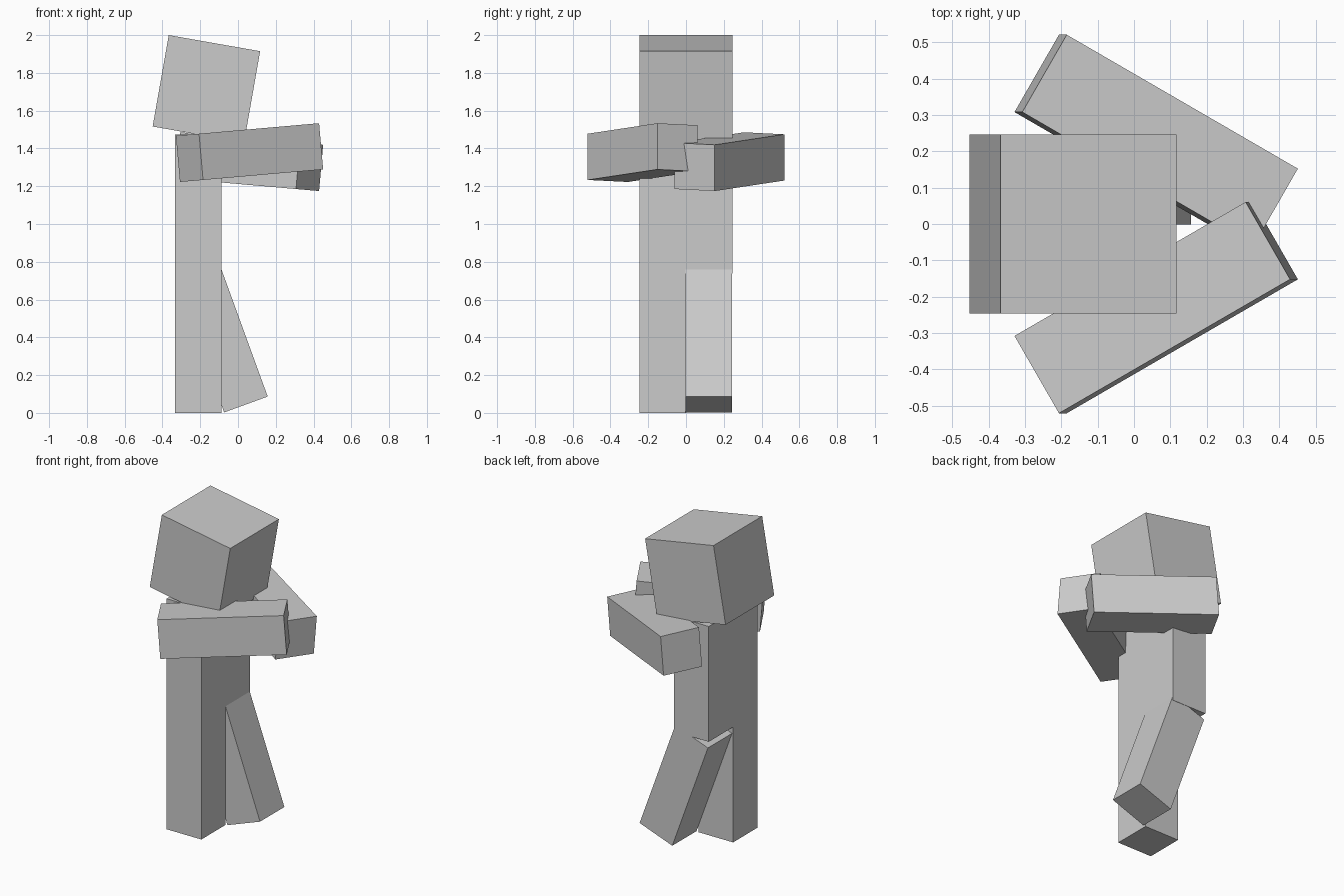
import bpy
from math import radians
from mathutils import Matrix, Vector

if "Cube" in bpy.data.objects:
    bpy.data.objects.remove(bpy.data.objects["Cube"])

PX = 0.0614          # base module: every block is a whole number of these
AXIS_X = -0.21       # body centre line, figure faces +x

grey = bpy.data.materials.new("light grey")
grey.diffuse_color = (0.6, 0.6, 0.6, 1)
grey.use_nodes = True
grey.node_tree.nodes["Principled BSDF"].inputs["Base Color"].default_value = grey.diffuse_color


def block(name, size, pivot, offset=(0, 0, 0), pitch=0, yaw=0):
    """Box of size (in modules), offset from a pivot, yawed then pitched."""
    bpy.ops.mesh.primitive_cube_add(size=1)
    ob = bpy.context.object
    ob.name = name
    rot = Matrix.Rotation(radians(pitch), 4, 'Y') @ Matrix.Rotation(radians(yaw), 4, 'Z')
    scale = Matrix.Diagonal((*(s * PX for s in size), 1))
    ob.data.transform(rot @ Matrix.Translation(Vector(offset) * PX) @ scale)
    ob.location = pivot
    ob.data.materials.append(grey)
    return ob


hip, neck = 12 * PX, 24 * PX

# torso and head tilted forward about the neck
block("torso", (4, 8, 12), (AXIS_X, 0, hip), (0, 0, 6))
block("head", (8, 8, 8), (AXIS_X, 0, neck), (0, 0, 4), pitch=10)

# legs: one standing, one stepping forward
block("standing_leg", (4, 4, 12), (AXIS_X, -2 * PX, hip), (0, 0, -6))
block("stepping_leg", (4, 4, 12), (AXIS_X, 2 * PX - 0.002, hip), (0, 0, -6), pitch=-20)

# arms reaching forward and inward, one raised and one lowered
for name, side, z in (("raised_arm", -1, 1.378), ("lowered_arm", 1, 1.33)):
    block(name, (12, 4, 4), (0.061, side * 0.23, z), pitch=5 * side, yaw=-30 * side)
